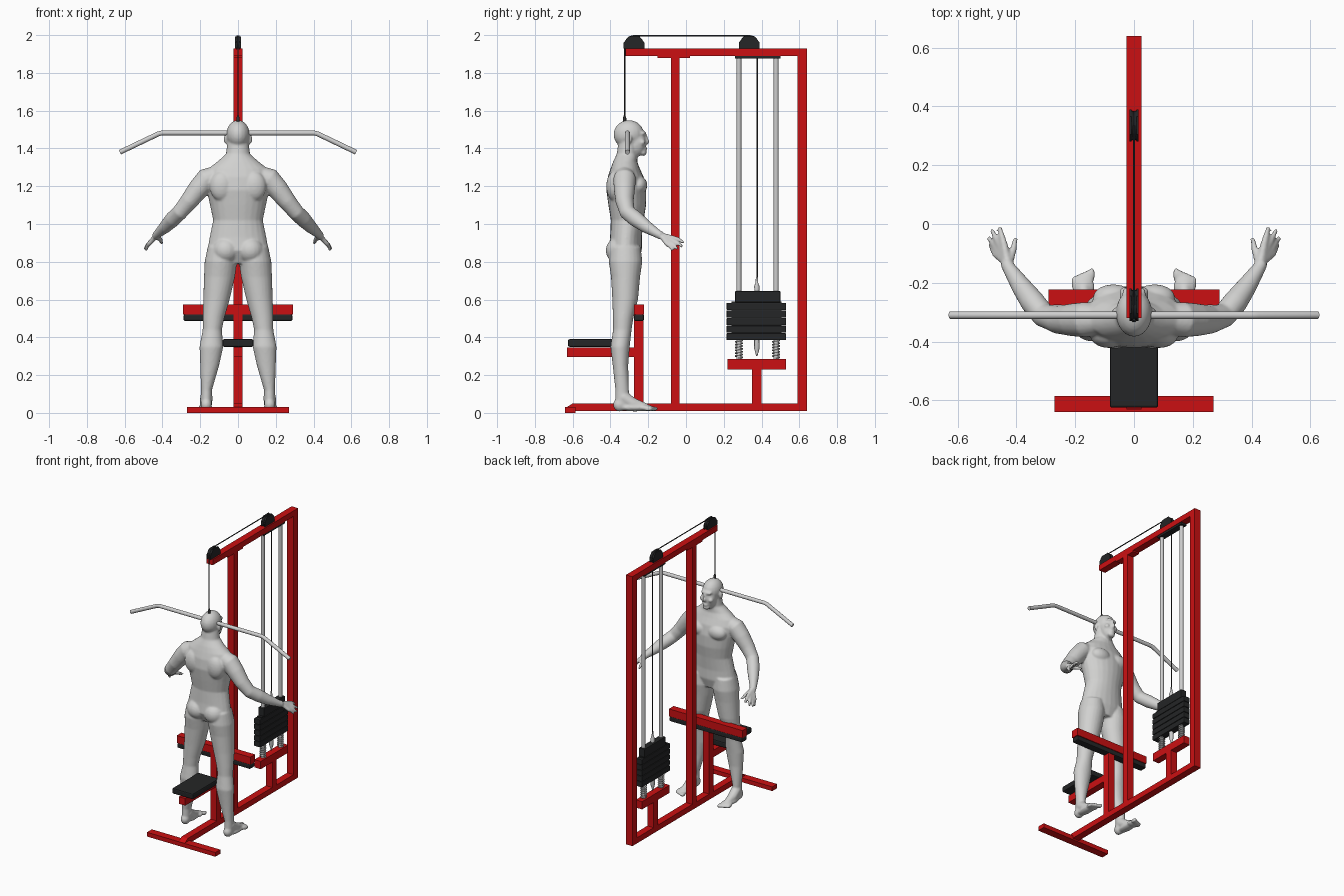
import bpy, bmesh
from math import sin, cos, pi
from mathutils import Vector, Matrix

cube = bpy.data.objects.get("Cube")
if cube:
    bpy.data.objects.remove(cube, do_unlink=True)


def material(name, r, g, b, rough=0.5):
    m = bpy.data.materials.new(name)
    m.use_nodes = True
    m.diffuse_color = (r, g, b, 1)
    bsdf = m.node_tree.nodes["Principled BSDF"]
    bsdf.inputs["Base Color"].default_value = (r, g, b, 1)
    bsdf.inputs["Roughness"].default_value = rough
    return m


RED = material("frame red", 0.6, 0.005, 0.006)
BLACK = material("rubber black", 0.018, 0.019, 0.02)
STEEL = material("light steel", 0.62, 0.62, 0.62)
SKIN = material("mannequin grey", 0.64, 0.64, 0.63)
CABLE = material("cable dark", 0.03, 0.03, 0.03)


def finish(name, bm, mat):
    bmesh.ops.recalc_face_normals(bm, faces=bm.faces)
    mesh = bpy.data.meshes.new(name)
    bm.to_mesh(mesh)
    bm.free()
    mesh.materials.append(mat)
    ob = bpy.data.objects.new(name, mesh)
    bpy.context.collection.objects.link(ob)
    return ob


def smooth(ob):
    bpy.ops.object.select_all(action='DESELECT')
    bpy.context.view_layer.objects.active = ob
    ob.select_set(True)
    bpy.ops.object.shade_smooth_by_angle()


def box(name, x, y, z, mat=RED, bevel=0.0):
    """Box from (min, max) ranges, x is the half width."""
    bm = bmesh.new()
    size = Vector((2 * x, y[1] - y[0], z[1] - z[0]))
    mid = Vector((0, (y[0] + y[1]) / 2, (z[0] + z[1]) / 2))
    bmesh.ops.create_cube(bm, size=1, matrix=Matrix.Translation(mid) @ Matrix.Diagonal(size).to_4x4())
    if bevel:
        bmesh.ops.bevel(bm, geom=bm.edges[:], offset=bevel, segments=2, affect='EDGES', profile=0.5)
    return finish(name, bm, mat)


def prism(name, profile, x0, x1, mat):
    """Side profile of (y, z) points extruded across x."""
    bm = bmesh.new()
    face = bm.faces.new([bm.verts.new((x0, y, z)) for y, z in profile])
    out = bmesh.ops.extrude_face_region(bm, geom=[face])
    bmesh.ops.translate(bm, vec=(x1 - x0, 0, 0), verts=[v for v in out["geom"] if isinstance(v, bmesh.types.BMVert)])
    return finish(name, bm, mat)


def add_rings(bm, rings):
    rings = [[bm.verts.new(p) for p in ring] for ring in rings]
    n = len(rings[0])
    for a, b in zip(rings, rings[1:]):
        for i in range(n):
            bm.faces.new((a[i], a[(i + 1) % n], b[(i + 1) % n], b[i]))
    bm.faces.new(rings[0][::-1])
    bm.faces.new(rings[-1])


def add_tube(bm, path, n=12):
    """Round tube through (x, y, z, radius) stations."""
    pts = [Vector(p[:3]) for p in path]
    rings = []
    for i, p in enumerate(pts):
        axis = pts[min(i + 1, len(pts) - 1)] - pts[max(i - 1, 0)]
        rot = axis.to_track_quat('Z', 'Y')
        rings.append([p + rot @ Vector((cos(2 * pi * k / n), sin(2 * pi * k / n), 0)) * path[i][3] for k in range(n)])
    add_rings(bm, rings)


def add_loft(bm, rows, s=1, n=24):
    """Level elliptical sections of (z, x, y, rx, ry)."""
    add_rings(bm, [[(s * x + rx * cos(2 * pi * k / n), y + ry * sin(2 * pi * k / n), z) for k in range(n)]
                   for z, x, y, rx, ry in rows])


def add_blob(bm, centre, size):
    bmesh.ops.create_uvsphere(bm, u_segments=20, v_segments=12, radius=1,
                              matrix=Matrix.Translation(centre) @ Matrix.Diagonal(size).to_4x4())


def tube(name, path, mat, n=12):
    bm = bmesh.new()
    add_tube(bm, path, n)
    ob = finish(name, bm, mat)
    smooth(ob)
    return ob


# Frame
W = 0.025
prism("base_rail", [(-.64, .01), (.64, .01), (.64, .05), (-.6, .05), (-.64, .025)], -W, W, RED)
box("front_foot", .27, (-.64, -.585), (0, .03))
box("rear_post", W, (.59, .64), (.01, 1.93))
box("middle_post", W, (-.08, -.035), (.05, 1.89))
box("top_beam", W, (-.32, .59), (1.89, 1.93))
box("middle_post_plate", W, (-.15, .02), (1.88, 1.89))
box("seat_post", W, (-.275, -.226), (.05, .53))
box("seat_beam", W, (-.63, -.275), (.295, .345))
box("seat_pad", .082, (-.625, -.33), (.35, .39), BLACK, .008)
box("thigh_bar", .29, (-.275, -.222), (.522, .575))
box("thigh_pad", .288, (-.275, -.222), (.487, .522), BLACK, .008)
box("stack_column", W, (.35, .4), (.05, .23))
box("stack_base", W, (.22, .53), (.23, .285))

# Weight stack
for i in range(5):
    z = .385 + i * .04
    box(f"weight_plate_{i + 1}", .024, (.215, .53), (z, z + .037), BLACK, .003)
box("stack_head", .022, (.26, .5), (.585, .645), BLACK, .004)
box("stack_core", .018, (.24, .505), (.385, .59), BLACK)
box("rod_top_plate", .022, (.26, .5), (1.876, 1.89), BLACK)
for label, y in (("front", .28), ("rear", .477)):
    tube(f"{label}_guide_rod", [(0, y, .28, .013), (0, y, 1.88, .013)], STEEL, 16)
    coil = [(.019 * cos(t * pi / 5), y + .019 * sin(t * pi / 5), .29 + .0015 * t, .004) for t in range(63)]
    tube(f"{label}_spring", coil, STEEL, 6)
tube("selector_pin", [(0, .375, .3, .003), (0, .375, .34, .014), (0, .375, .39, .014)], STEEL)
tube("stack_hook", [(0, .375, .64, .013), (0, .375, .67, .014), (0, .375, .69, .007), (0, .375, .72, .005)], STEEL)

# Pulleys and cable
for label, y in (("front", -.275), ("rear", .335)):
    shape = [(-.055, 1.93), (.055, 1.93), (.055, 1.96), (.03, 1.992), (-.03, 1.992), (-.055, 1.96)]
    for side, s in (("right", -1), ("left", 1)):
        prism(f"{label}_pulley_{side}_plate", [(y + a, z) for a, z in shape], s * .008, s * .016, BLACK)
    tube(f"{label}_pulley_wheel", [(-.008, y, 1.948, .052), (0, y, 1.948, .047), (.008, y, 1.948, .052)], BLACK, 24)
C = .0035
tube("top_cable", [(0, -.275, 1.996, C), (0, .335, 1.996, C)], CABLE, 8)
tube("bar_cable", [(0, -.325, 1.95, C), (0, -.325, 1.5, C)], CABLE, 8)
tube("stack_cable", [(0, .378, 1.95, C), (0, .378, .7, C)], CABLE, 8)
tube("bar_hook", [(0, -.325, 1.54, .009), (0, -.325, 1.56, .009), (0, -.325, 1.575, .004)], CABLE)

# Pull-down bar with drooping ends
R = .013
tube("pull_bar", [(-.625, -.31, 1.38, R), (-.42, -.31, 1.478, R), (-.4, -.31, 1.482, R),
                  (.4, -.31, 1.482, R), (.42, -.31, 1.478, R), (.625, -.31, 1.38, R)], STEEL, 16)

# Standing figure, trunk and neck
bm = bmesh.new()
add_loft(bm, [(.79, 0, -.315, .1, .06), (.86, 0, -.322, .163, .088), (.93, 0, -.318, .15, .084),
              (1.02, 0, -.311, .132, .087), (1.1, 0, -.311, .148, .1), (1.18, 0, -.316, .166, .106),
              (1.25, 0, -.319, .175, .095), (1.295, 0, -.322, .155, .077), (1.33, 0, -.322, .11, .064),
              (1.37, 0, -.312, .064, .055), (1.44, 0, -.305, .055, .052)])
# Head
add_blob(bm, (0, -.303, 1.474), (.062, .081, .076))
add_blob(bm, (0, -.262, 1.43), (.05, .052, .074))
add_blob(bm, (0, -.228, 1.378), (.026, .02, .018))
add_blob(bm, (0, -.217, 1.398), (.02, .012, .012))
add_blob(bm, (0, -.208, 1.437), (.011, .015, .016))
add_blob(bm, (0, -.215, 1.455), (.009, .012, .024))
add_blob(bm, (0, -.23, 1.48), (.042, .02, .013))

for s in (-1, 1):
    # Face sides, chest, shoulder blade and buttock
    add_blob(bm, (s * .032, -.232, 1.432), (.018, .018, .016))
    add_blob(bm, (s * .066, -.302, 1.45), (.009, .016, .025))
    add_blob(bm, (s * .07, -.25, 1.205), (.07, .045, .05))
    add_blob(bm, (s * .085, -.378, 1.2), (.065, .044, .08))
    add_blob(bm, (s * .065, -.355, .86), (.072, .07, .07))
    # Leg
    add_loft(bm, [(.88, .085, -.32, .075, .08), (.8, .091, -.32, .086, .089), (.72, .098, -.32, .082, .077),
                  (.6, .114, -.322, .07, .068), (.5, .13, -.333, .057, .054), (.44, .136, -.337, .051, .049),
                  (.35, .141, -.349, .063, .051), (.25, .15, -.347, .05, .041), (.12, .167, -.338, .029, .036),
                  (.04, .168, -.34, .028, .036)], s)
    # Foot and toes
    add_blob(bm, (s * .168, -.35, .043), (.03, .036, .036))
    add_tube(bm, [(s * .167, -.335, .085, .034), (s * .17, -.28, .047, .033), (s * .172, -.21, .03, .02)])
    add_blob(bm, (s * .172, -.27, .028), (.034, .09, .02))
    add_blob(bm, (s * .172, -.215, .027), (.039, .04, .018))
    for i in range(5):
        add_blob(bm, (s * (.143 + .0155 * i), -.172 - .007 * i, .022), (.011 - .0008 * i, .024, .013))
    # Arm
    add_tube(bm, [(s * .11, -.325, 1.26, .05), (s * .165, -.325, 1.238, .06), (s * .21, -.326, 1.185, .056),
                  (s * .26, -.325, 1.12, .048), (s * .308, -.31, 1.062, .042), (s * .345, -.265, 1.026, .042),
                  (s * .385, -.21, .985, .034), (s * .425, -.15, .948, .023), (s * .435, -.13, .938, .022)], 20)
    # Palm and spread fingers
    for i, tip in enumerate([(.457, -.012, .9), (.485, -.02, .88), (.495, -.045, .866), (.489, -.07, .86)]):
        root = Vector((.442 + .01 * i, -.068 - .011 * i, .927 - .011 * i))
        tip = Vector(tip)
        line = [(Vector((.43, -.135, .942)), .014), (root, .0125), (root.lerp(tip, .5) + Vector((0, 0, .006)), .0105),
                (tip, .008)]
        add_tube(bm, [(s * p.x, p.y, p.z, r) for p, r in line])
    add_tube(bm, [(s * .425, -.13, .935, .015), (s * .41, -.085, .915, .012), (s * .403, -.048, .897, .008)])

# Fuse the figure into one smooth skin
figure = finish("standing_figure", bm, SKIN)
bpy.ops.object.select_all(action='DESELECT')
bpy.context.view_layer.objects.active = figure
figure.select_set(True)
fuse = figure.modifiers.new("fuse", 'REMESH')
fuse.mode = 'VOXEL'
fuse.voxel_size = .006
fuse.use_smooth_shade = True
relax = figure.modifiers.new("relax", 'SMOOTH')
relax.factor = .5
relax.iterations = 6
for mod in ("fuse", "relax"):
    bpy.ops.object.modifier_apply(modifier=mod)
bpy.ops.object.shade_smooth()
